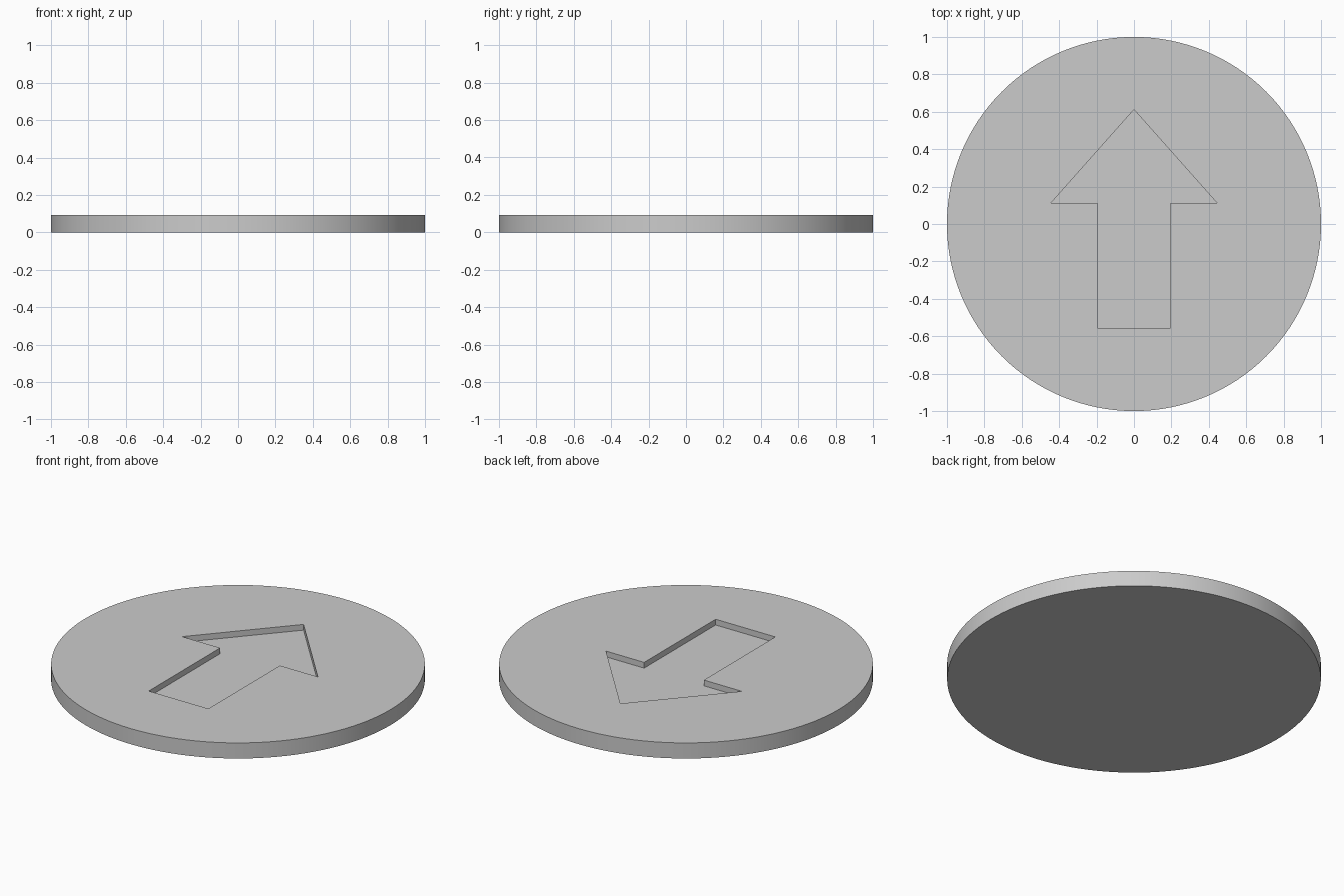
import bpy
import bmesh
import math

HEIGHT = 0.092
RECESS = 0.034

if "Cube" in bpy.data.objects:
    bpy.data.objects.remove(bpy.data.objects["Cube"], do_unlink=True)

# Single grey material
grey = bpy.data.materials.new("plain_grey")
grey.use_nodes = True
colour = (0.6, 0.6, 0.6, 1)
grey.diffuse_color = colour
grey.node_tree.nodes["Principled BSDF"].inputs["Base Color"].default_value = colour

# Round disc
bpy.ops.mesh.primitive_cylinder_add(vertices=128, radius=1, depth=HEIGHT,
                                    location=(0, 0, HEIGHT / 2))
disc = bpy.context.object
disc.name = "arrow_disc"
disc.data.materials.append(grey)

# Arrow-shaped cutter: right half of the outline, mirrored to the left
half = [(0.195, -0.555), (0.195, 0.112), (0.444, 0.112)]
outline = half + [(0, 0.612)] + [(-x, y) for x, y in reversed(half)]
bm = bmesh.new()
base = bm.faces.new([bm.verts.new((x, y, HEIGHT - RECESS)) for x, y in outline])
top = bmesh.ops.extrude_face_region(bm, geom=[base])["geom"]
bmesh.ops.translate(bm, vec=(0, 0, RECESS * 3),
                    verts=[v for v in top if isinstance(v, bmesh.types.BMVert)])
bmesh.ops.recalc_face_normals(bm, faces=bm.faces)
mesh = bpy.data.meshes.new("arrow_cutter")
bm.to_mesh(mesh)
bm.free()
mesh.materials.append(grey)
cutter = bpy.data.objects.new("arrow_cutter", mesh)
bpy.context.collection.objects.link(cutter)

# Sink the arrow into the top face
cut = disc.modifiers.new("arrow_recess", 'BOOLEAN')
cut.operation = 'DIFFERENCE'
cut.solver = 'EXACT'
cut.object = cutter
bpy.context.view_layer.objects.active = disc
bpy.ops.object.modifier_apply(modifier=cut.name)
bpy.data.objects.remove(cutter, do_unlink=True)

# Smooth rim, sharp edges
bpy.ops.object.select_all(action='DESELECT')
disc.select_set(True)
bpy.ops.object.shade_smooth_by_angle(angle=math.radians(30))
